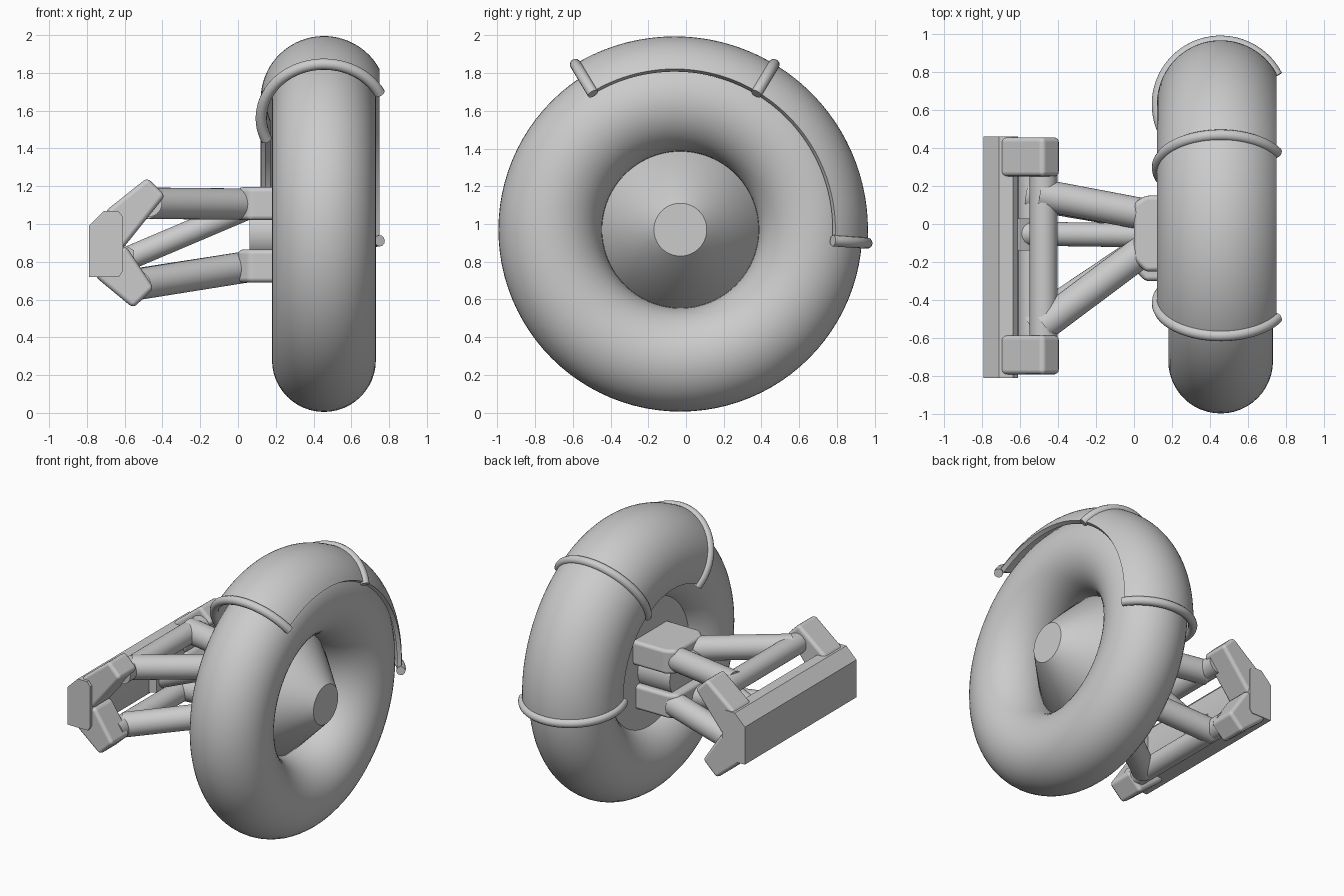
import bpy, bmesh
from math import pi, sin, cos, radians
from mathutils import Vector, Matrix

cube = bpy.data.objects.get("Cube")
if cube:
    bpy.data.objects.remove(cube)

grey = bpy.data.materials.new("plain_grey")
grey.use_nodes = True
GREY = (0.6, 0.6, 0.6, 1)
grey.diffuse_color = GREY
grey.node_tree.nodes["Principled BSDF"].inputs["Base Color"].default_value = GREY

WHEEL = Vector((0.455, -0.03, 0.97))
GUARD = Vector((0.455, -0.06, 0.97))   # centre of the mudguard arc
MAJOR = 0.69
parts = []


def finish(name, bm, bevel=0):
    bmesh.ops.remove_doubles(bm, verts=bm.verts, dist=0.0001)
    bmesh.ops.recalc_face_normals(bm, faces=bm.faces)
    mesh = bpy.data.meshes.new(name)
    bm.to_mesh(mesh)
    bm.free()
    ob = bpy.data.objects.new(name, mesh)
    bpy.context.collection.objects.link(ob)
    mesh.materials.append(grey)
    if bevel:
        mod = ob.modifiers.new("rounded_edges", "BEVEL")
        mod.width, mod.segments, mod.limit_method = bevel, 3, "ANGLE"
        mod.harden_normals = True
    parts.append(ob)


def lathe(name, profile, centre, start=0, sweep=2 * pi, steps=96, closed=False):
    """Spin an (x, radius) profile about the x axis; angle 0 points to +y."""
    bm = bmesh.new()
    turn = Matrix.Rotation(start, 3, "X")
    verts = [bm.verts.new(centre + turn @ Vector((x, r, 0))) for x, r in profile]
    edges = [bm.edges.new(p) for p in zip(verts, verts[1:])]
    if closed:
        edges.append(bm.edges.new((verts[-1], verts[0])))
    bmesh.ops.spin(bm, geom=verts + edges, cent=centre, axis=(1, 0, 0),
                   angle=sweep, steps=steps, use_duplicate=False)
    if sweep < 6:
        rim = [e for e in bm.edges if e.is_boundary]
        bmesh.ops.holes_fill(bm, edges=rim, sides=0)
    finish(name, bm)


def tube(name, a, b, radius):
    a, b = Vector(a), Vector(b)
    axis = b - a
    bm = bmesh.new()
    place = Matrix.Translation((a + b) / 2) @ axis.to_track_quat("Z", "Y").to_matrix().to_4x4()
    bmesh.ops.create_cone(bm, cap_ends=True, segments=32, radius1=radius,
                          radius2=radius, depth=axis.length, matrix=place)
    finish(name, bm)


def prism(name, outline, y0, y1, bevel=0):
    """Extrude an (x, z) outline along y."""
    bm = bmesh.new()
    face = bm.faces.new([bm.verts.new((x, y0, z)) for x, z in outline])
    new = bmesh.ops.extrude_face_region(bm, geom=[face])["geom"]
    bmesh.ops.translate(bm, vec=(0, y1 - y0, 0),
                        verts=[v for v in new if isinstance(v, bmesh.types.BMVert)])
    finish(name, bm, bevel)


def slab(name, outline, z0, z1, bevel):
    """Extrude an (x, y) outline upwards."""
    bm = bmesh.new()
    face = bm.faces.new([bm.verts.new((x, y, z0)) for x, y in outline])
    new = bmesh.ops.extrude_face_region(bm, geom=[face])["geom"]
    bmesh.ops.translate(bm, vec=(0, 0, z1 - z0),
                        verts=[v for v in new if isinstance(v, bmesh.types.BMVert)])
    finish(name, bm, bevel)


def section(radius, first, last, count):
    """Arc of the tyre section; 0 degrees is outboard, 90 is the tread."""
    angles = [radians(first + (last - first) * i / count) for i in range(count + 1)]
    return [(radius * cos(t), MAJOR + radius * sin(t)) for t in angles]


# Wheel
lathe("tyre", section(0.275, 0, 360, 48), WHEEL)
lathe("hub_cone", [(-0.14, 0), (-0.14, 0.46), (-0.02, 0.43), (0.265, 0.14), (0.265, 0)], WHEEL)

# Mudguard shell with three rounded ribs across it
shell = section(0.335, 29, 202, 36) + section(0.305, 202, 29, 36)
lathe("mudguard", shell, GUARD, radians(-4), radians(125), 64, closed=True)
for label, angle in (("front", 121), ("middle", 59), ("rear", -4)):
    turn = Matrix.Rotation(radians(angle), 3, "X")
    curve = bpy.data.curves.new(label + "_rib", "CURVE")
    curve.dimensions = "3D"
    curve.bevel_depth, curve.bevel_resolution, curve.use_fill_caps = 0.03, 4, True
    path = section(0.332, 27, 204, 40)
    spline = curve.splines.new("POLY")
    spline.points.add(len(path) - 1)
    for point, (x, r) in zip(spline.points, path):
        point.co = (*(GUARD + turn @ Vector((x, r, 0))), 1)
    helper = bpy.data.objects.new("rib_path", curve)
    bpy.context.collection.objects.link(helper)
    bm = bmesh.new()
    bm.from_mesh(helper.evaluated_get(bpy.context.evaluated_depsgraph_get()).to_mesh())
    bpy.data.objects.remove(helper)
    finish("mudguard_rib_" + label, bm)

# Upright: two knuckle blocks on a short spindle
tube("spindle", (0.06, -0.05, 0.95), (0.4, -0.05, 0.95), 0.15)
for label, z0, z1, y0, y1 in (("upper", 1.02, 1.195, -0.25, 0.15),
                              ("lower", 0.69, 0.865, -0.3, 0.12)):
    slab(label + "_knuckle", [(0, y0 + 0.06), (0.06, y0), (0.36, y0),
                              (0.36, y1), (0.06, y1), (0, y1 - 0.04)], z0, z1, 0.025)

# Chassis rail
prism("chassis_rail", [(-0.79, 0.72), (-0.63, 0.72), (-0.61, 0.75), (-0.61, 1.04),
                       (-0.635, 1.07), (-0.71, 1.07), (-0.79, 0.99)], -0.81, 0.46)
prism("strut_mount", [(-0.62, 0.74), (-0.55, 0.76), (-0.55, 0.86), (-0.62, 0.9)], -0.14, 0.03)

# Hinge brackets at both ends of the rail
upper = [(-0.70, 1.07), (-0.48, 1.245), (-0.385, 1.15), (-0.61, 0.87), (-0.7, 0.87)]
lower = [(-0.755, 0.72), (-0.555, 0.555), (-0.445, 0.66), (-0.59, 0.88), (-0.7, 0.88)]
for label, y0, y1 in (("front", -0.79, -0.585), ("rear", 0.25, 0.455)):
    prism(label + "_upper_bracket", upper, y0, y1, 0.025)
    prism(label + "_lower_bracket", lower, y0, y1, 0.025)

# Wishbones: hinge bar plus two arms on each level
for label, hinge_x, hinge_z, hub_z in (("upper", -0.475, 1.11, 1.105), ("lower", -0.535, 0.68, 0.775)):
    tube(label + "_hinge_bar", (hinge_x, -0.65, hinge_z), (hinge_x, 0.3, hinge_z), 0.073)
    tube(label + "_front_arm", (hinge_x, -0.53, hinge_z), (0.06, -0.13, hub_z), 0.083)
    tube(label + "_rear_arm", (hinge_x - 0.02, 0.155, hinge_z), (0.06, 0.05, hub_z), 0.083)

# Diagonal strut
tube("diagonal_strut", (-0.6, -0.05, 0.81), (0.06, -0.06, 1.09), 0.063)

# Smooth shading on the round parts, sharp edges kept
bpy.ops.object.select_all(action="DESELECT")
for ob in parts:
    ob.select_set(True)
bpy.context.view_layer.objects.active = parts[0]
bpy.ops.object.shade_smooth_by_angle(angle=radians(35))
